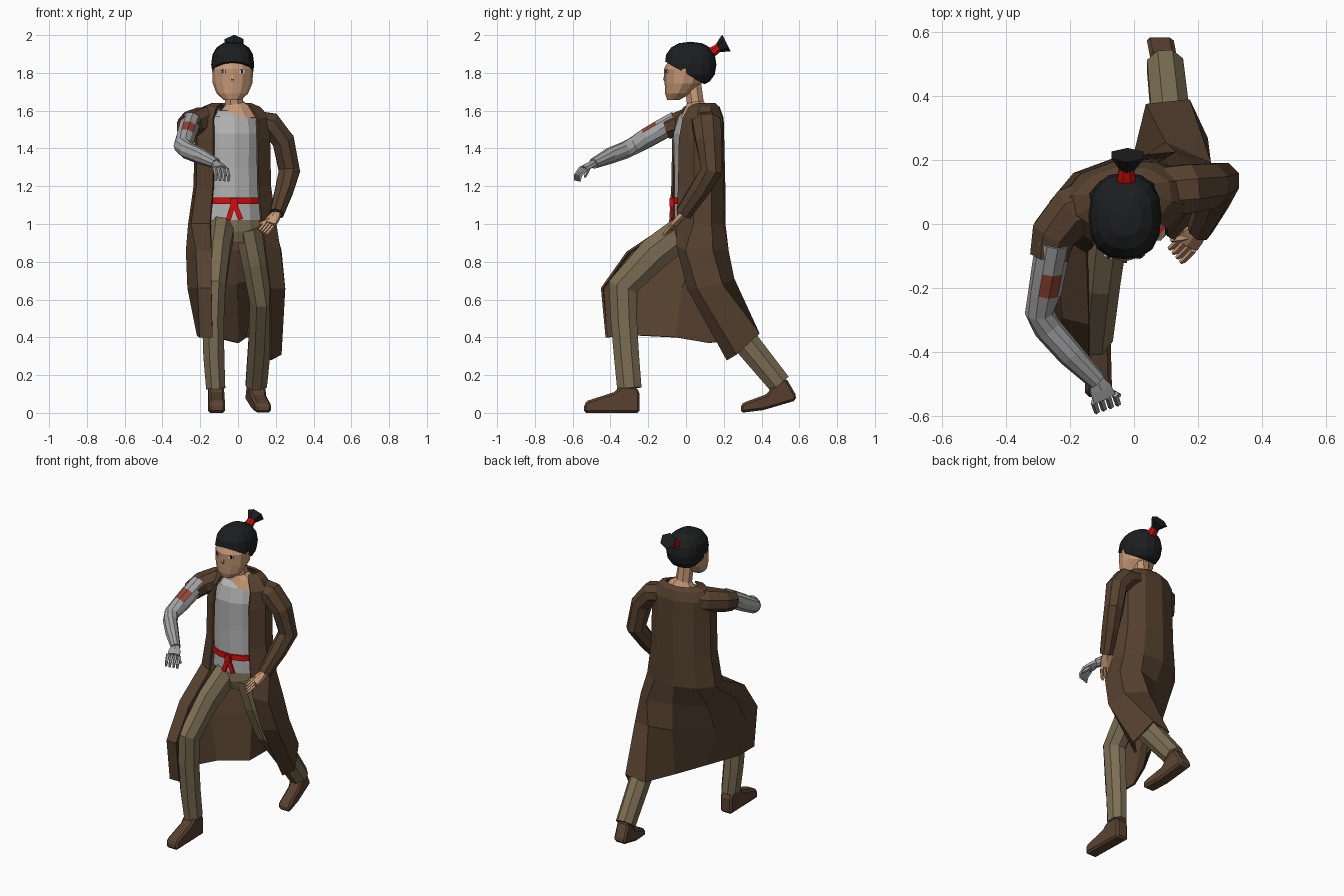
import bpy, bmesh, math
from mathutils import Vector, Matrix

if "Cube" in bpy.data.objects:
    bpy.data.objects.remove(bpy.data.objects["Cube"])

def mat(name, r, g, b):
    m = bpy.data.materials.new(name)
    m.diffuse_color = (r, g, b, 1)
    m.use_nodes = True
    m.node_tree.nodes["Principled BSDF"].inputs["Base Color"].default_value = m.diffuse_color
    return m

HAIR = mat("black hair", .012, .013, .014)
SKIN = mat("skin", .56, .31, .18)
ROBE = mat("brown coat", .092, .052, .028)
PANTS = mat("olive trousers", .20, .155, .088)
SHOE = mat("shoe leather", .10, .054, .031)
SHIRT = mat("light grey shirt", .45, .45, .45)
METAL = mat("grey arm", .37, .37, .38)
RED = mat("red cloth", .65, .004, .004)
PATCH = mat("rust patch", .30, .06, .035)
WHITE = mat("eye white", .75, .75, .75)

def finish(name, bm, *mats):
    bmesh.ops.recalc_face_normals(bm, faces=bm.faces)
    me = bpy.data.meshes.new(name)
    bm.to_mesh(me)
    bm.free()
    for m in mats:
        me.materials.append(m)
    ob = bpy.data.objects.new(name, me)
    bpy.context.collection.objects.link(ob)
    return ob

def loft(name, rings, *mats, closed=True):
    """Skin a stack of equal point rings; closed rings get end caps."""
    bm = bmesh.new()
    vs = [[bm.verts.new(p) for p in r] for r in rings]
    n = len(vs[0])
    for a, b in zip(vs, vs[1:]):
        for i in range(n if closed else n - 1):
            j = (i + 1) % n
            bm.faces.new((a[i], a[j], b[j], b[i]))
    if closed:
        bm.faces.new(vs[0])
        bm.faces.new(vs[-1])
    return finish(name, bm, *mats)

def tube(name, path, ref, *mats, sides=8):
    """Loft ellipses along a path of (x, y, z, radius along ref, other radius)."""
    P = [Vector(p[:3]) for p in path]
    rings = []
    for i, p in enumerate(path):
        t = Vector()
        if i:
            t += (P[i] - P[i - 1]).normalized()
        if i < len(P) - 1:
            t += (P[i + 1] - P[i]).normalized()
        t.normalize()
        u = (Vector(ref) - t * t.dot(Vector(ref))).normalized()
        v = t.cross(u)
        rings.append([P[i] + u * p[3] * math.cos(a) + v * p[4] * math.sin(a)
                      for a in [math.tau * (k + .5) / sides for k in range(sides)]])
    return loft(name, rings, *mats)

def oval(z, cx, cy, rx, ry, start=0, end=360, n=12, yaw=8, closed=True):
    """Oval ring measured from the front; open arcs leave a gap at the front."""
    c, s = math.cos(math.radians(yaw)), math.sin(math.radians(yaw))
    out = []
    for k in range(n):
        a = math.radians(start + (end - start) * k / (n if closed else n - 1))
        x, y = -math.sin(a) * rx, -math.cos(a) * ry
        out.append((cx + x * c - y * s, cy + x * s + y * c, z))
    return out

def box(name, loc, size, m, yaw=0, roll=0):
    bm = bmesh.new()
    M = (Matrix.Translation(loc) @ Matrix.Rotation(math.radians(yaw), 4, 'Z')
         @ Matrix.Rotation(math.radians(roll), 4, 'Y') @ Matrix.Diagonal((*size, 1)))
    bmesh.ops.create_cube(bm, size=1, matrix=M)
    return finish(name, bm, m)

X, Y, Z = (1, 0, 0), (0, 1, 0), (0, 0, 1)

# Shirt, belt and hips, turned with the chest
loft("shirt", [oval(*r) for r in [(1.02, -.03, .05, .165, .112), (1.12, -.03, .05, .155, .112),
     (1.3, -.035, .055, .155, .118), (1.48, -.035, .055, .16, .122), (1.57, -.035, .06, .145, .10),
     (1.6, -.04, .07, .10, .075)]], SHIRT)
loft("belt", [oval(z, -.03, .05, .166, .122) for z in (1.105, 1.14)], RED)
box("belt_knot", (-.02, -.075, 1.115), (.04, .024, .045), RED)
for i, (dx, roll) in enumerate([(-.018, 18), (.018, -22)]):
    box(f"belt_tail_{i}", (-.02 + dx, -.074, 1.065), (.026, .012, .09), RED, 0, roll)
loft("hips", [oval(*r) for r in [(.90, -.01, .03, .09, .07), (.96, -.02, .03, .15, .09),
     (1.06, -.03, .045, .155, .10)]], PANTS)

# Long open coat: arcs round the chest, then a skirt thrown over the striding legs
coat = [oval(*r, 35, 324, 9, 8, False) for r in [(1.635, -.035, .09, .105, .062),
        (1.615, -.035, .08, .155, .095), (1.56, -.03, .07, .2, .125), (1.45, -.03, .06, .2, .138),
        (1.2, -.03, .06, .205, .144), (1.0, -.03, .055, .235, .15)]]
coat += [
    [(-.14, -.31, .85), (-.22, -.29, .86), (-.27, -.12, .86), (-.21, .07, .86), (-.02, .17, .86),
     (.13, .22, .86), (.225, .14, .86), (.22, .0, .86), (.14, -.045, .88)],
    [(-.14, -.445, .66), (-.21, -.44, .66), (-.262, -.25, .66), (-.2, -.02, .66), (-.01, .16, .68),
     (.10, .25, .71), (.235, .19, .68), (.245, .06, .66), (.17, .01, .66)],
    [(-.135, -.42, .40), (-.2, -.42, .40), (-.212, -.25, .41), (-.12, -.05, .40), (.0, .12, .37),
     (.04, .37, .40), (.17, .385, .42), (.225, .27, .31), (.17, .22, .28)]]
skirt = loft("coat", coat, ROBE, closed=False)
mod = skirt.modifiers.new("thickness", 'SOLIDIFY')
mod.thickness, mod.offset = .012, 0

# Sleeves: a torn short one and a long bent one
tube("short_sleeve", [(-.11, .07, 1.55, .075, .085), (-.19, .04, 1.548, .075, .085),
     (-.25, -.03, 1.53, .07, .075), (-.265, -.10, 1.51, .064, .064)], Z, ROBE)
tube("long_sleeve", [(.06, .10, 1.55, .08, .06), (.17, .11, 1.527, .082, .07),
     (.24, .12, 1.44, .074, .064), (.272, .135, 1.28, .062, .06), (.245, .07, 1.18, .056, .053),
     (.205, -.015, 1.055, .045, .04)], Y, ROBE)

# Grey forward arm with a rust patch on its upper face
arm = tube("grey_arm", [(-.25, -.05, 1.545, .055, .055), (-.265, -.135, 1.497, .056, .054),
           (-.277, -.205, 1.457, .054, .052), (-.295, -.275, 1.415, .048, .046),
           (-.27, -.325, 1.39, .046, .044), (-.2, -.405, 1.36, .043, .041),
           (-.115, -.49, 1.32, .028, .03)], Z, METAL, PATCH, sides=10)
toward = Vector((.35, -.35, .85)).normalized()
for f in arm.data.polygons:
    if -.2 < f.center.y < -.13 and f.normal.dot(toward) > .78:
        f.material_index = 1

def hand(name, wrist, knuckle, tip, spread, thumb, m):
    w, k, t, s = map(Vector, (wrist, knuckle, tip, spread))
    mid = (w + k) / 2
    tube(name + "_palm", [(*w, .026, .02), (*mid, .04, .018), (*k, .042, .015)], s, m, sides=6)
    for i in range(4):
        o = s * (i - 1.5)
        bend = k.lerp(t, .5) + (k - w) * .22
        tube(f"{name}_finger_{i}", [(*(k + o), .011, .011), (*(bend + o), .010, .010),
             (*(t + o), .007, .007)], s, m, sides=5)
    th = Vector(thumb)
    tube(name + "_thumb", [(*mid, .014, .014), (*mid.lerp(th, .6), .012, .012), (*th, .007, .007)],
         Z, m, sides=5)

hand("grey_hand", (-.118, -.485, 1.322), (-.092, -.543, 1.295), (-.085, -.575, 1.228),
     (.022, .008, -.002), (-.045, -.535, 1.25), METAL)
hand("bare_hand", (.207, -.01, 1.06), (.168, -.06, 1.0), (.128, -.098, .955),
     (.012, -.014, -.008), (.115, -.05, 1.0), SKIN)

# Legs
tube("front_leg", [(-.085, .01, .98, .075, .09), (-.105, -.16, .85, .068, .095),
     (-.125, -.335, .67, .064, .085), (-.132, -.33, .5, .063, .075), (-.128, -.315, .3, .06, .072),
     (-.118, -.3, .13, .055, .07)], X, PANTS)
tube("back_leg", [(.055, .03, .98, .075, .09), (.09, .07, .8, .075, .095),
     (.125, .13, .6, .068, .085), (.115, .32, .37, .065, .075), (.097, .495, .155, .061, .066)],
     X, PANTS)

def shoe(name, profile, heel_x, toe_x, half):
    """Extrude a (y, z) side profile across x, swinging the toe sideways."""
    ys = [p[0] for p in profile]
    lo, hi = min(ys), max(ys)
    cx = lambda y: toe_x + (heel_x - toe_x) * (y - lo) / (hi - lo)
    ob = loft(name, [[(cx(y) + s * half, y, z) for y, z in profile] for s in (-1, 1)], SHOE)
    b = ob.modifiers.new("round", 'BEVEL')
    b.width, b.segments = .012, 1

shoe("front_shoe", [(-.54, .0), (-.4, .0), (-.245, .0), (-.245, .11), (-.27, .14), (-.35, .14),
     (-.38, .11), (-.52, .065), (-.54, .045)], -.118, -.11, .042)
shoe("back_shoe", [(.29, .0), (.41, .015), (.58, .065), (.585, .09), (.53, .185), (.46, .15),
     (.43, .10), (.32, .06), (.29, .045)], .08, .135, .042)

# Neck and head
tube("neck", [(-.01, .05, 1.555, .125, .085), (-.012, .055, 1.61, .085, .065),
     (-.02, .05, 1.64, .052, .048), (-.027, .035, 1.75, .048, .048)], X, SKIN)
loft("face", [oval(*r, yaw=0) for r in [(1.657, -.03, -.068, .045, .032), (1.69, -.03, -.042, .083, .068),
     (1.745, -.029, -.015, .105, .098), (1.82, -.028, -.005, .109, .112), (1.87, -.028, .0, .085, .09)]], SKIN)
tube("nose", [(-.03, -.108, 1.80, .006, .006), (-.03, -.114, 1.765, .011, .01),
     (-.03, -.11, 1.755, .008, .006)], X, SKIN, sides=4)
for side, s in (("right", -1), ("left", 1)):
    ex = -.03 + s * .05
    box(side + "_eye", (ex, -.101, 1.807), (.028, .009, .018), WHITE, s * 24)
    box(side + "_pupil", (ex, -.103, 1.807), (.012, .009, .02), HAIR, s * 24)

# Boxy hair cap trimmed along a sloping hairline, with a tied tuft
bm = bmesh.new()
bmesh.ops.create_uvsphere(bm, u_segments=16, v_segments=8, radius=1)
for v in bm.verts:
    x, y, z = (math.copysign(abs(c) ** .84, c) for c in v.co)
    v.co = (-.028 + .114 * x, .024 + .137 * y, 1.845 + .12 * z)
cut = bmesh.ops.bisect_plane(bm, geom=bm.verts[:] + bm.edges[:] + bm.faces[:],
    plane_co=(0, -.11, 1.86), plane_no=(0, .58, 1), clear_inner=True)
bmesh.ops.contextual_create(bm, geom=[e for e in cut["geom_cut"] if isinstance(e, bmesh.types.BMEdge)])
finish("hair_cap", bm, HAIR)
tube("hair_tie", [(-.025, .11, 1.89, .035, .032), (-.022, .175, 1.935, .026, .024)], X, RED)
tube("hair_tuft", [(-.022, .168, 1.93, .022, .022), (-.02, .205, 1.952, .05, .045),
     (-.02, .215, 1.957, .058, .05)], X, HAIR, sides=6)
